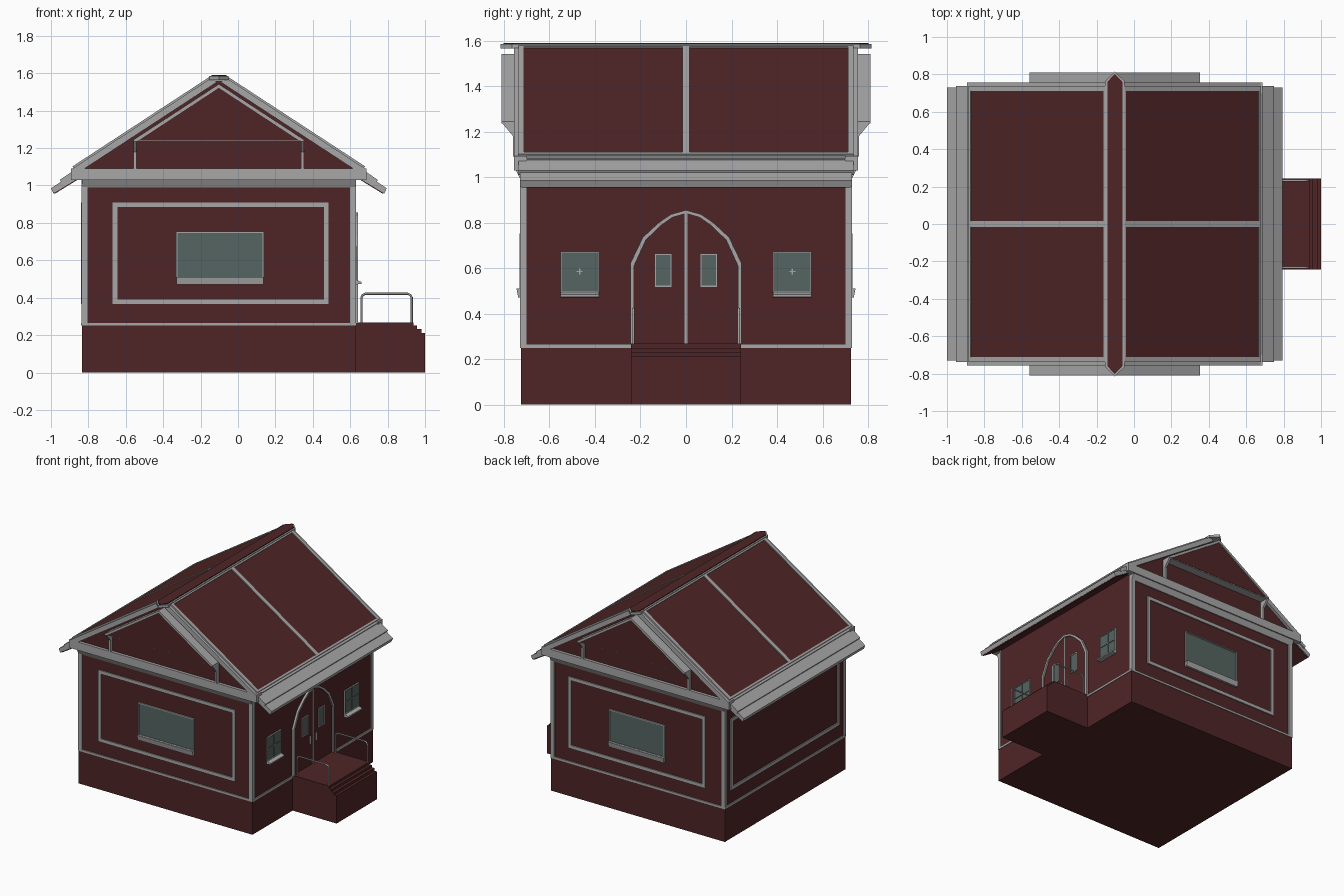
import bpy, bmesh, math
from mathutils import Vector

if "Cube" in bpy.data.objects:
    bpy.data.objects.remove(bpy.data.objects["Cube"])

XC = -0.1025            # ridge / house centre in x
HW, HD = 0.7325, 0.725  # half width (x) and half depth (y) of the walls


def material(name, col):
    m = bpy.data.materials.new(name)
    m.diffuse_color = (*col, 1)
    m.use_nodes = True
    m.node_tree.nodes["Principled BSDF"].inputs["Base Color"].default_value = m.diffuse_color
    return m


RED = material("dark red", (0.078, 0.018, 0.019))
GREY = material("light grey trim", (0.39, 0.39, 0.39))
GLASS = material("window glass", (0.092, 0.130, 0.120))


def make(name, mat, prisms):
    """One object from prisms (axis, 2D points, start, end)."""
    bm = bmesh.new()
    for axis, pts, a, b in prisms:
        def place(p, t):
            return {'x': (t, p[0], p[1]), 'y': (p[0], t, p[1]), 'z': (p[0], p[1], t)}[axis]
        lo = [bm.verts.new(place(p, a)) for p in pts]
        hi = [bm.verts.new(place(p, b)) for p in pts]
        bm.faces.new(lo)
        bm.faces.new(hi[::-1])
        n = len(pts)
        for i in range(n):
            bm.faces.new((lo[i], hi[i], hi[(i + 1) % n], lo[(i + 1) % n]))
    bmesh.ops.recalc_face_normals(bm, faces=bm.faces)
    me = bpy.data.meshes.new(name)
    bm.to_mesh(me)
    bm.free()
    me.materials.append(mat)
    ob = bpy.data.objects.new(name, me)
    bpy.context.collection.objects.link(ob)
    return ob


def rect(axis, u0, u1, v0, v1, a, b):
    return (axis, [(u0, v0), (u1, v0), (u1, v1), (u0, v1)], a, b)


def ring(axis, u0, u1, v0, v1, w, a, b):
    return [rect(axis, u0, u1, v0, v0 + w, a, b), rect(axis, u0, u1, v1 - w, v1, a, b),
            rect(axis, u0, u0 + w, v0 + w, v1 - w, a, b), rect(axis, u1 - w, u1, v0 + w, v1 - w, a, b)]


X0, X1 = XC - HW, XC + HW
SIGNS = (-1, 1)

# base, walls and gables
make("base", RED, [rect('z', X0, X1, -HD, HD, 0, 0.25)])
make("walls", RED, [rect('z', X0 + .004, X1 - .004, -HD + .004, HD - .004, 0.25, 1.06)])
make("gable_walls", RED, [('y', [(XC - .77, 1.06), (XC + .77, 1.06), (XC + .04, 1.56), (XC - .04, 1.56)],
                           -.735, .735)])

# corner posts and bottom strip
posts = []
for sx in SIGNS:
    for sy in SIGNS:
        cx, cy = XC + sx * (HW - .014), sy * (HD - .01)
        posts.append(rect('z', cx - .016, cx + .016, cy - .014, cy + .014, 0.25, 1.03))
make("corner_posts", GREY, posts)
strips = [rect('z', X0, X1, s * HD - .004, s * HD + .004, .25, .266) for s in SIGNS]
strips.append(rect('z', X0 - .004, X0 + .004, -HD, HD, .25, .266))
strips += [rect('z', X1 - .004, X1 + .004, *sorted((s * .24, s * HD)), .25, .266) for s in SIGNS]
make("bottom_strip", GREY, strips)

# front and back: wall frame, window, sill, beam and cornice
frames, glass, wframes, sills, beams = [], [], [], [], []
for s in SIGNS:
    a, b = s * (HD - .01), s * HD
    frames += ring('y', -.67, .485, .365, .91, .026, a, b + s * .004)
    glass.append(rect('y', -.33, .137, .505, .75, a, b))
    wframes += ring('y', -.332, .139, .503, .753, .008, a, b + s * .006)
    sills.append(('x', [(a, .47), (b + s * .012, .47), (b + s * .02, .51), (a, .51)], -.33, .137))
    beams.append(rect('y', XC - .79, XC + .79, 1.03, 1.092, s * .70, s * .757))
    beams.append(('x', [(s * .70, .99), (s * .728, .99), (s * .748, 1.03), (s * .70, 1.03)], X0, X1))
# plain left wall has a frame only
frames += ring('x', -.655, .655, .365, .91, .026, X0 + .01, X0 - .004)
make("wall_frames", GREY, frames)
make("large_window_glass", GLASS, glass)
make("large_window_frames", GREY, wframes)
make("large_window_sills", GREY, sills)
make("gable_beams", GREY, beams)

# roof: points measured along the slope (d) and above it (h)
ORG, DIR = Vector((.04, 1.575)), Vector((.75, -.49)).normalized()
NRM = Vector((-DIR.y, DIR.x))
LEN = .896


def slope(sx, d0, d1, h0, h1):
    pts = [ORG + DIR * d + NRM * h for d, h in ((d0, h0), (d1, h0), (d1, h1), (d0, h1))]
    return [(XC + sx * p.x, p.y) for p in pts]


def side(sx, pts):
    return [(XC + sx * r, z) for r, z in pts]


slabs, panels, trims, eaves, soffits = [], [], [], [], []
for sx in SIGNS:
    slabs.append(('y', slope(sx, -.01, LEN, -.035, 0), -.757, .757))
    for sy in SIGNS:
        panels.append(('y', slope(sx, .01, .866, 0, .004), sy * .015, sy * .712))
        trims.append(('y', slope(sx, 0, .88, 0, .01), sy * .712, sy * .737))
    trims.append(('y', slope(sx, 0, .88, 0, .01), -.015, .015))
    for d in (.004, .866):
        trims.append(('y', slope(sx, d, d + .014, 0, .01), -.712, .712))
    eaves.append(('y', side(sx, [(.74, 1.09), (.897, .985), (.885, .957), (.70, 1.07)]), -.73, .73))
    eaves.append(('y', side(sx, [(.74, 1.105), (.85, 1.03), (.84, 1.01), (.74, 1.07)]), -.737, .737))
    soffits.append(('y', side(sx, [(.72, 1.058), (.88, .960), (.878, .955), (.72, 1.052)]), -.722, .722))
make("roof_slabs", GREY, slabs)
make("roof_panels", RED, panels)
make("roof_strips", GREY, trims)
make("eaves", GREY, eaves)
make("eave_undersides", RED, soffits)


# ridge cap with pointed ends
def hexagon(w, y, tip):
    return [(XC - w, -y), (XC, -tip), (XC + w, -y), (XC + w, y), (XC, tip), (XC - w, y)]


make("ridge_cap", GREY, [('z', hexagon(.052, .765, .815), 1.565, 1.584)])
make("ridge_cap_top", RED, [('z', hexagon(.040, .76, .803), 1.584, 1.590)])

# projecting pediments in both gables
ped, vtrim, under, brackets = [], [], [], []
for s in SIGNS:
    ped.append(('y', side(1, [(-.445, 1.24), (.445, 1.24), (0, 1.528)]), s * .72, s * .802))
    vtrim.append(('y', side(1, [(-.455, 1.235), (-.455, 1.245), (0, 1.542), (.455, 1.245), (.455, 1.235),
                                (.438, 1.235), (0, 1.522), (-.438, 1.235)]), s * .72, s * .81))
    under.append(rect('y', XC - .44, XC + .44, 1.235, 1.24, s * .72, s * .80))
    for sx in SIGNS:
        brackets.append(('x', [(s * .72, 1.09), (s * .76, 1.09), (s * .76, 1.18), (s * .81, 1.24), (s * .72, 1.24)],
                         XC + sx * .455, XC + sx * .439))
make("pediments", RED, ped)
make("pediment_trim", GREY, vtrim)
make("pediment_undersides", GREY, under)
make("pediment_brackets", GREY, brackets)

# arched double door on the right wall
half = [(.245, .265), (.245, .62), (.19, .735), (.12, .80), (.065, .837), (0, .855)]
outer = half + [(-y, z) for y, z in half[-2::-1]]
inner = [(y * .93, .265 + (z - .265) * .975) for y, z in outer]
make("door_leaves", RED, [('x', inner, X1 - .01, X1 + .001)])
make("door_arch", GREY, [('x', outer + inner[::-1], X1 - .01, X1 + .012)])
make("door_divider", GREY, [rect('x', -.006, .006, .265, .84, X1 - .01, X1 + .006)])
dglass, dframe, handles = [], [], []
for s in SIGNS:
    u0, u1 = sorted((s * .065, s * .135))
    dglass.append(rect('x', u0, u1, .52, .66, X1 - .01, X1 + .004))
    dframe += ring('x', u0 - .002, u1 + .002, .518, .662, .005, X1 - .01, X1 + .006)
    handles.append(rect('x', s * .032, s * .038, .43, .49, X1, X1 + .012))
make("door_glass", GLASS, dglass)
make("door_glass_frames", GREY, dframe)
make("door_handles", GREY, handles)

# small windows either side of the door
sglass, smull, scross, ssill = [], [], [], []
for s in SIGNS:
    c = s * .4675
    sglass.append(rect('x', c - .083, c + .083, .495, .672, X1 - .01, X1))
    smull += ring('x', c - .085, c + .085, .495, .674, .005, X1 - .01, X1 + .006)
    for w, h, t in ((.08, .004, .004), (.004, .085, .004)):
        sglass.append(rect('x', c - w, c + w, .585 - h, .585 + h, X1 - .01, X1 + t))
    scross += [rect('x', c - .013, c + .013, .582, .588, X1, X1 + .006),
               rect('x', c - .003, c + .003, .572, .598, X1, X1 + .006)]
    ssill.append(('y', [(X1 - .01, .47), (X1 + .03, .474), (X1 + .03, .484), (X1 - .01, .50)],
                  c - .085, c + .085))
make("small_window_glass", GLASS, sglass)
make("small_window_frames", GREY, smull)
make("small_window_crosses", GREY, scross)
make("small_window_sills", GREY, ssill)

# porch with steps
make("porch_steps", RED, [('y', [(X1 - .01, 0), (1, 0), (1, .212), (.98, .212), (.98, .232), (.958, .232),
                                 (.958, .25), (.937, .25), (.937, .268), (X1 - .01, .268)], -.242, .242)])

# handrails
path = [(.66, .265), (.66, .40), (.667, .414), (.682, .421), (.908, .421), (.922, .414), (.929, .40), (.929, .265)]
for s, label in ((-1, "front"), (1, "back")):
    cu = bpy.data.curves.new(label + "_handrail", 'CURVE')
    cu.dimensions = '3D'
    cu.bevel_depth, cu.bevel_resolution = .006, 1
    sp = cu.splines.new('POLY')
    sp.points.add(len(path) - 1)
    for p, (x, z) in zip(sp.points, path):
        p.co = (x, s * .232, z, 1)
    cu.materials.append(GREY)
    bpy.context.collection.objects.link(bpy.data.objects.new(label + "_handrail", cu))
